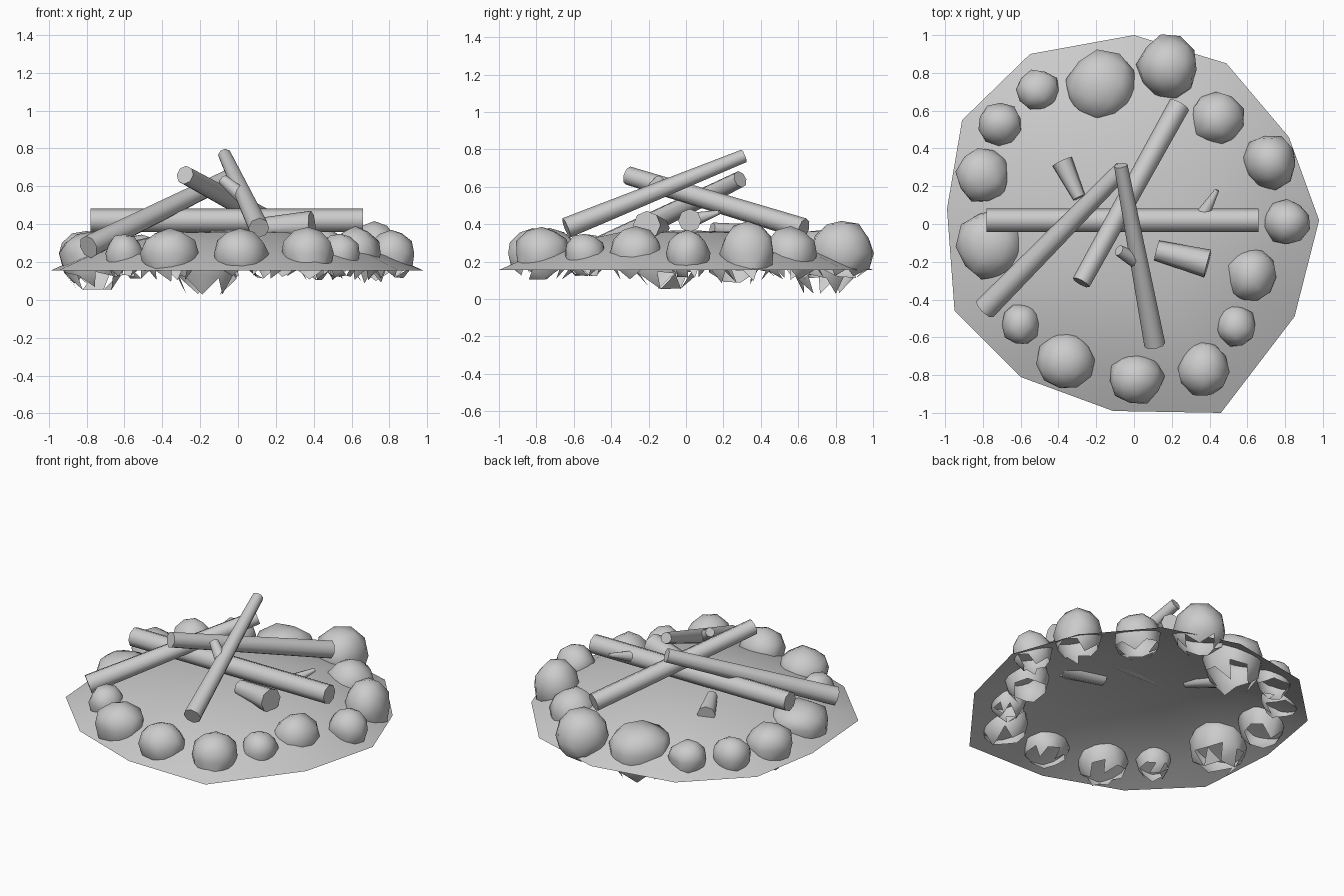
import bpy, bmesh, math, random
from mathutils import Vector

if "Cube" in bpy.data.objects:
    bpy.data.objects.remove(bpy.data.objects["Cube"])

random.seed(4)


def finish(bm, name, angle=40):
    bmesh.ops.recalc_face_normals(bm, faces=bm.faces)
    me = bpy.data.meshes.new(name)
    bm.to_mesh(me)
    bm.free()
    ob = bpy.data.objects.new(name, me)
    bpy.context.collection.objects.link(ob)
    bpy.ops.object.select_all(action='DESELECT')
    ob.select_set(True)
    bpy.context.view_layer.objects.active = ob
    bpy.ops.object.shade_smooth_by_angle(angle=math.radians(angle))
    return ob


# Ash mound: open, low dome over an irregular outline
rim = [(0, 1), (.49, .85), (.82, .46), (.98, .02), (.85, -.49), (.46, -1),
       (-.11, -.99), (-.6, -.81), (-.95, -.46), (-.99, .08), (-.91, .55), (-.55, .90)]
bm = bmesh.new()
rings = [[bm.verts.new((x * s, y * s, z)) for x, y in rim]
         for s, z in [(1, .155), (.82, .235), (.62, .30), (.36, .355)]]
n = len(rim)
for a, b in zip(rings, rings[1:]):
    for i in range(n):
        j = (i + 1) % n
        bm.faces.new((a[j], a[i], b[i], b[j]))
top = bm.verts.new((0, 0, .368))
for i in range(n):
    bm.faces.new((rings[-1][(i + 1) % n], rings[-1][i], top))
mound = finish(bm, "ash_mound")
if mound.data.polygons[0].normal.z < 0:
    mound.data.flip_normals()


# Ring stones: lumpy shells, open and jagged underneath
def stone(i, x, y, rx, ry, ztop, zlow):
    bm = bmesh.new()
    bmesh.ops.create_icosphere(bm, subdivisions=2, radius=1)
    turn = random.uniform(0, 6.28)
    c, s = math.cos(turn), math.sin(turn)
    zc = .245
    for v in bm.verts:
        k = random.uniform(.91, 1.04)
        px, py = c * v.co.x - s * v.co.y, s * v.co.x + c * v.co.y
        h = (ztop - zc) if v.co.z > 0 else (zc - zlow)
        v.co = (x + rx * k * px, y + ry * k * py, zc + h * v.co.z * min(k, 1))
    cut = zc - .62 * (zc - zlow)
    low = [f for f in bm.faces
           if f.calc_center_median().z < cut + random.uniform(-.03, .03)]
    bmesh.ops.delete(bm, geom=low, context='FACES')
    finish(bm, "ring_stone_%02d" % i, 50)


stones = [(.18, .83, .165, .175, .43, .09), (-.17, .73, .19, .19, .38, -.01),
          (-.51, .71, .12, .11, .35, .09), (-.71, .53, .12, .115, .36, .09),
          (-.80, .26, .145, .155, .37, .05), (-.76, -.11, .18, .19, .37, .02),
          (-.60, -.53, .105, .115, .355, .10), (-.36, -.73, .16, .155, .38, .07),
          (.01, -.82, .15, .14, .38, .10), (.37, -.77, .145, .15, .39, .08),
          (.54, -.54, .11, .115, .355, .10), (.62, -.27, .14, .15, .39, .08),
          (.81, .01, .125, .12, .37, .09), (.72, .33, .145, .15, .42, .06),
          (.44, .56, .15, .15, .39, .07)]
for i, st in enumerate(stones):
    stone(i + 1, *st)


# Logs and sticks: tapered eight-sided prisms between two points
def log(name, p, q, r1, r2):
    p, q = Vector(p), Vector(q)
    bm = bmesh.new()
    bmesh.ops.create_cone(bm, cap_ends=True, segments=8, radius1=r1, radius2=r2,
                          depth=(q - p).length)
    rot = (q - p).to_track_quat('Z', 'Y').to_matrix().to_4x4()
    bm.transform(rot)
    bmesh.ops.translate(bm, verts=bm.verts, vec=(p + q) / 2)
    finish(bm, name, 50)


log("level_log", (-.78, .02, .42), (.66, .02, .42), .062, .062)
log("left_leaning_log", (-.79, -.45, .28), (-.06, .29, .64), .062, .046)
log("front_leaning_log", (.11, -.64, .38), (-.07, .31, .765), .056, .036)
log("back_leaning_log", (.24, .63, .375), (-.28, -.31, .66), .058, .05)
log("left_stick", (-.38, .33, .345), (-.29, .14, .375), .056, .034)
log("right_stick", (.12, -.14, .38), (.39, -.21, .395), .054, .076)
log("small_stick", (.37, .06, .43), (.44, .18, .465), .035, .012)
log("branch_stub", (.02, -.2, .55), (-.08, -.14, .635), .042, .03)
